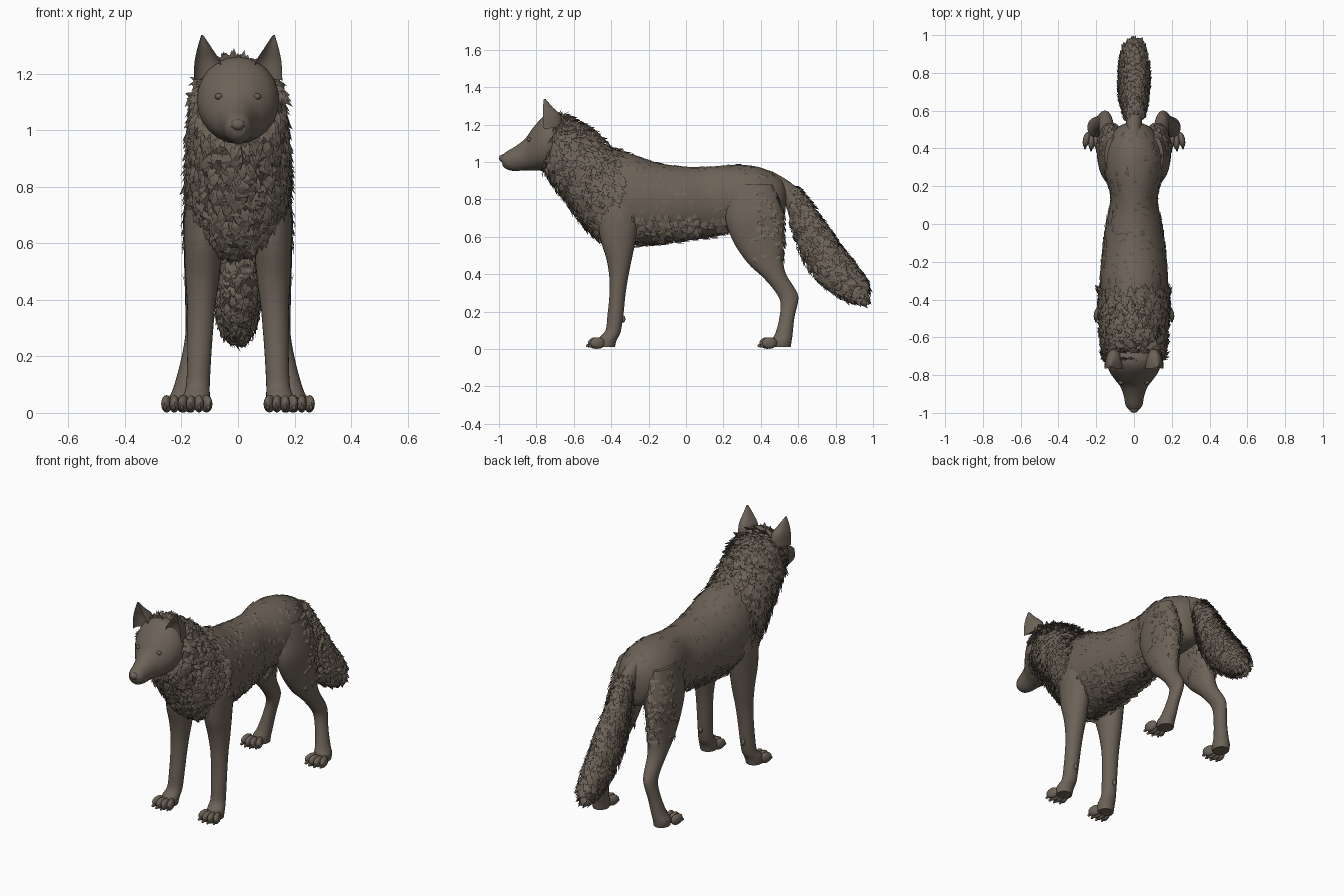
import bpy, bmesh, math, random
from mathutils import Vector, Matrix

random.seed(7)
cube = bpy.data.objects.get("Cube")
if cube:
    bpy.data.objects.remove(cube, do_unlink=True)

fur_brown = bpy.data.materials.new("fur_brown")
fur_brown.use_nodes = True
COLOUR = (0.15, 0.122, 0.096, 1)
fur_brown.diffuse_color = COLOUR
bsdf = fur_brown.node_tree.nodes["Principled BSDF"]
bsdf.inputs["Base Color"].default_value = COLOUR
bsdf.inputs["Roughness"].default_value = 0.9


def finish(name, bm, mirror=False, smooth=True):
    """Turn a bmesh into a named, coloured object."""
    mesh = bpy.data.meshes.new(name)
    bm.to_mesh(mesh)
    bm.free()
    if smooth:
        mesh.shade_smooth()
        mesh.set_sharp_from_angle(angle=math.radians(50))
    mesh.materials.append(fur_brown)
    obj = bpy.data.objects.new(name, mesh)
    bpy.context.collection.objects.link(obj)
    if mirror:
        obj.modifiers.new("mirror", 'MIRROR').use_mirror_merge = False
    return obj


def blend(a, b, c, d, t):
    """Catmull-Rom interpolation between b and c."""
    return b + t / 2 * (c - a + t * (2*a - 5*b + 4*c - d + t * (3*(b - c) + d - a)))


def loft(name, stations, mirror=False, cup=False, sides=24, steps=4):
    """Skin oval rings; station = (y, z) of one edge, (y, z) of the other, half width, x."""
    rows = [s if len(s) > 5 else s + (0,) for s in stations]
    fine = []
    for i in range(len(rows) - 1):
        four = [rows[max(0, min(len(rows) - 1, i + k))] for k in (-1, 0, 1, 2)]
        fine += [[blend(*v, k / steps) for v in zip(*four)] for k in range(steps)]
    fine.append(rows[-1])
    bm = bmesh.new()
    rings = []
    for ya, za, yb, zb, width, x in fine:
        ring = []
        for k in range(sides):
            angle = math.tau * k / sides
            s = math.cos(angle)
            if cup and s > 0:
                s *= -0.45
            t = (1 - s) / 2
            ring.append(bm.verts.new((x + width * math.sin(angle),
                                      ya + (yb - ya) * t, za + (zb - za) * t)))
        rings.append(ring)
    for low, high in zip(rings, rings[1:]):
        for k in range(sides):
            j = (k + 1) % sides
            bm.faces.new((low[k], low[j], high[j], high[k]))
    bm.faces.new(rings[0])
    bm.faces.new(rings[-1])
    bmesh.ops.recalc_face_normals(bm, faces=bm.faces)
    return finish(name, bm, mirror)


def tufts(name, base, count, flow, rule, length, width, lift, mirror=False):
    """Scatter small pointed fur cards over the faces of base that obey the rule."""
    faces = [f for f in base.data.polygons if rule(f.center)]
    bm = bmesh.new()
    for f in random.choices(faces, weights=[f.area for f in faces], k=count):
        n = f.normal
        corners = [base.data.vertices[v].co for v in f.vertices]
        spot = corners[0].lerp(corners[1], random.random())
        spot = spot.lerp(corners[2], random.random())
        along = Vector(flow) + Vector((random.uniform(-.3, .3), random.uniform(-.3, .3), 0))
        along = along - n * along.dot(n)
        if along.length < 0.1:
            continue
        along.normalize()
        side = along.cross(n) * width * random.uniform(.35, .6)
        size = length * random.uniform(.7, 1.2)
        root = spot - n * 0.006
        mid = spot + along * size * .5 + n * lift * .6
        tip = spot + along * size + n * lift * random.uniform(.4, 1.2)
        a, b, c, d, e = [bm.verts.new(p) for p in
                         (root - side, root + side, mid + side, mid - side, tip)]
        bm.faces.new((a, b, c, d))
        bm.faces.new((d, c, e))
    return finish(name, bm, mirror, smooth=False)


def blobs(name, items, mirror=True):
    """Ellipsoids given as (centre, radii, turn about z)."""
    bm = bmesh.new()
    for centre, radii, turn in items:
        place = (Matrix.Translation(centre) @ Matrix.Rotation(turn, 4, 'Z')
                 @ Matrix.Diagonal((*radii, 1)))
        bmesh.ops.create_uvsphere(bm, u_segments=12, v_segments=8, radius=1, matrix=place)
    return finish(name, bm, mirror)


# Torso and neck, from rump to throat
torso = loft("torso", [
    (.54, .86, .53, .72, .04), (.50, .92, .50, .66, .1), (.40, .97, .40, .64, .15),
    (.28, .985, .27, .64, .155), (.12, .975, .15, .61, .125), (0, .975, 0, .585, .15),
    (-.15, .995, -.15, .565, .17), (-.28, 1.04, -.3, .555, .18),
    (-.39, 1.07, -.42, .56, .175), (-.45, 1.11, -.52, .64, .175),
    (-.5, 1.16, -.6, .74, .172), (-.58, 1.21, -.69, .86, .162),
    (-.66, 1.24, -.75, .95, .148), (-.7, 1.23, -.76, 1, .11)])

# Head and muzzle
loft("head", [
    (-.62, 1.23, -.66, .99, .11), (-.7, 1.26, -.74, .955, .145),
    (-.76, 1.245, -.8, .955, .13), (-.82, 1.18, -.835, .955, .098),
    (-.86, 1.125, -.87, .955, .07), (-.91, 1.085, -.92, .952, .053),
    (-.96, 1.055, -.96, .962, .044), (-.99, 1.03, -.98, .98, .025)])
blobs("nose", [((0, -.98, 1.02), (.025, .02, .02), 0)], mirror=False)
blobs("eye", [((.068, -.838, 1.12), (.014, .012, .011), 0)])
loft("ear", [
    (-.86, 1.16, -.66, 1.19, .052, .105), (-.86, 1.23, -.67, 1.25, .046, .108),
    (-.82, 1.29, -.71, 1.29, .026, .118), (-.768, 1.338, -.752, 1.338, .003, .127)],
    mirror=True, cup=True)

# Legs, from shoulder or hip to sole
loft("front_leg", [
    (-.44, .88, -.26, .88, .04, .115), (-.47, .75, -.25, .72, .065, .122),
    (-.46, .6, -.27, .58, .066, .124), (-.425, .48, -.29, .48, .06, .126),
    (-.41, .38, -.31, .38, .05, .13), (-.41, .28, -.325, .28, .045, .134),
    (-.42, .18, -.335, .18, .042, .138), (-.43, .1, -.35, .09, .042, .142),
    (-.465, .06, -.37, .05, .048, .148), (-.475, .012, -.38, .012, .045, .15)], mirror=True)
hind_leg = loft("hind_leg", [
    (.26, .88, .46, .88, .04, .115), (.21, .72, .52, .72, .074, .118),
    (.25, .58, .525, .6, .068, .124), (.33, .46, .52, .48, .057, .132),
    (.41, .385, .535, .4, .047, .14), (.475, .31, .59, .31, .037, .148),
    (.505, .25, .6, .26, .033, .156), (.5, .17, .58, .17, .034, .172),
    (.48, .09, .57, .08, .04, .19), (.46, .05, .565, .045, .047, .2),
    (.46, .012, .56, .012, .044, .2)], mirror=True)
blobs("wrist_pad", [((.14, -.336, .16), (.012, .012, .018), 0)])

# Paws: four toes each with a small claw
for name, x, y in (("front", .152, -.465), ("hind", .212, .452)):
    toes, claws = [], []
    for k in (-1.5, -.5, .5, 1.5):
        reach = .012 * (2 - abs(k))
        turn = -.2 * k if name == "front" else -.2 * k + .1
        toes.append(((x + k * .027, y - reach, .032), (.018, .042, .031), -turn))
        claws.append(((x + k * .031, y - reach - .038, .018), (.006, .014, .009), -turn))
    blobs(name + "_toes", toes)
    blobs(name + "_claws", claws)

# Tail
tail = loft("tail", [
    (.46, .95, .46, .84, .04), (.56, .89, .53, .77, .043), (.65, .8, .57, .64, .057),
    (.74, .67, .62, .5, .072), (.83, .54, .69, .39, .076), (.91, .44, .78, .31, .07),
    (.96, .36, .87, .26, .055), (.97, .29, .94, .25, .025)])

# Shaggy coat: mane, belly, back, haunches and tail
tufts("mane_fur", torso, 1500, (0, .6, -.7),
      lambda c: c.y < -.36 and c.z > .6, .06, .03, .022)
tufts("crown_fur", torso, 160, (0, .8, 0),
      lambda c: c.y < -.42 and c.z > 1.1, .05, .025, .03)
tufts("chest_fur", torso, 450, (0, .6, -.5),
      lambda c: -.5 < c.y < .2 and c.z < .72, .06, .03, .014)
tufts("back_fur", torso, 260, (0, 1, -.2),
      lambda c: -.4 < c.y < .45 and c.z > .7, .05, .022, .006)
tufts("haunch_fur", hind_leg, 130, (0, .4, -1),
      lambda c: c.z > .5 and c.y > .36, .05, .025, .01, mirror=True)
tufts("tail_fur", tail, 1100, (0, .65, -.75),
      lambda c: c.y > .55, .05, .024, .017)
